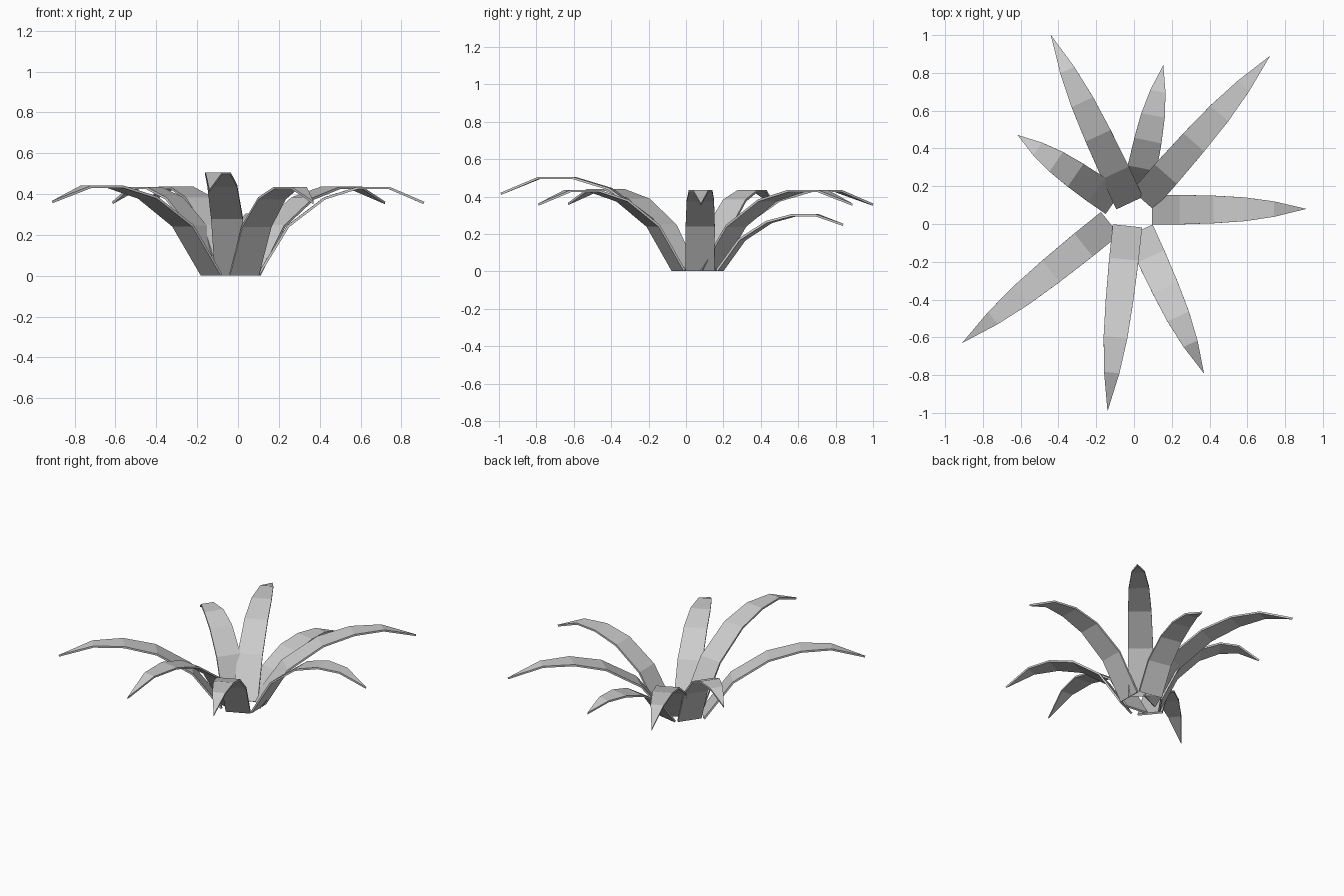
import bpy, bmesh
from mathutils import Vector

if "Cube" in bpy.data.objects:
    bpy.data.objects.remove(bpy.data.objects["Cube"])

# Arch shared by all leaves: distance along, height, half width (tip is a point)
RINGS = [(0.0, 0.0, 0.078), (0.18, 0.56, 0.078), (0.40, 0.88, 0.073),
         (0.60, 1.0, 0.063), (0.79, 1.0, 0.041)]
TIP_HEIGHT = 0.83
BASE_Z = 0.005

# Each leaf: base centre, tip, peak height
LEAVES = [((0.10, 0.075), (0.91, 0.08), 0.43),
          ((0.05, 0.13), (0.72, 0.89), 0.43),
          ((0.02, 0.18), (0.155, 0.84), 0.30),
          ((-0.025, 0.115), (-0.44, 1.0), 0.43),
          ((-0.11, 0.12), (-0.615, 0.47), 0.43),
          ((-0.13, 0.0), (-0.91, -0.63), 0.435),
          ((-0.035, -0.015), (-0.14, -0.99), 0.50),
          ((0.03, -0.04), (0.37, -0.79), 0.43)]


def make_leaf(index, base, tip, peak):
    base, tip = Vector(base), Vector(tip)
    d = (tip - base).normalized()
    side = Vector((-d.y, d.x))
    bm = bmesh.new()
    pairs = []
    for t, h, w in RINGS:
        c = base.lerp(tip, t)
        pairs.append([bm.verts.new((*(c + side * s * w), BASE_Z + h * (peak - BASE_Z)))
                      for s in (1, -1)])
    for (a, b), (c, e) in zip(pairs, pairs[1:]):
        bm.faces.new((a, b, e, c))
    point = bm.verts.new((*tip, peak * TIP_HEIGHT))
    bm.faces.new((*pairs[-1], point))
    bmesh.ops.recalc_face_normals(bm, faces=bm.faces)
    mesh = bpy.data.meshes.new(f"leaf_{index}")
    bm.to_mesh(mesh)
    bm.free()
    ob = bpy.data.objects.new(f"leaf_{index}", mesh)
    bpy.context.collection.objects.link(ob)
    # Thin blade thickness
    mod = ob.modifiers.new("thickness", 'SOLIDIFY')
    mod.thickness = 0.012
    mod.offset = 0


for i, leaf in enumerate(LEAVES, 1):
    make_leaf(i, *leaf)
